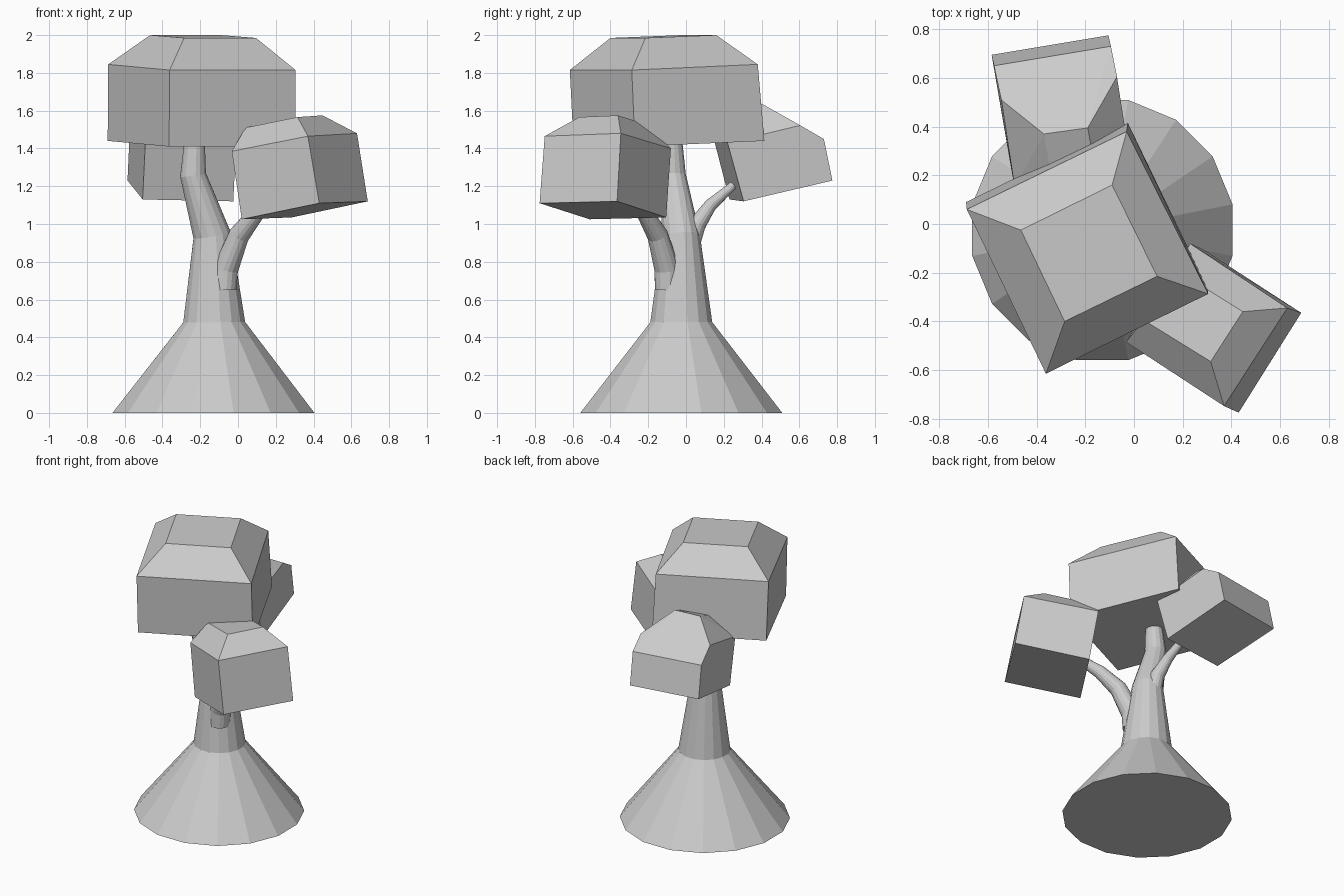
import bpy, bmesh, math
from mathutils import Vector


def finish(name, bm):
    bmesh.ops.recalc_face_normals(bm, faces=bm.faces[:])
    me = bpy.data.meshes.new(name)
    bm.to_mesh(me)
    bm.free()
    ob = bpy.data.objects.new(name, me)
    bpy.context.collection.objects.link(ob)
    return ob


def limb(name, path, sides=16):
    """Tapered faceted tube; path holds (x, y, z, radius)."""
    bm = bmesh.new()
    pts = [Vector(p[:3]) for p in path]
    rings = []
    for i, p in enumerate(pts):
        t = Vector((0, 0, 1))
        if i:
            t = (p - pts[i - 1]).normalized()
            if i + 1 < len(pts):
                t += (pts[i + 1] - p).normalized()
        q = Vector((0, 0, 1)).rotation_difference(t.normalized())
        ring = []
        for k in range(sides):
            a = 2 * math.pi * (k + 0.5) / sides
            ring.append(bm.verts.new(p + q @ (path[i][3] * Vector((math.cos(a), math.sin(a), 0)))))
        rings.append(ring)
    for a, b in zip(rings, rings[1:]):
        for k in range(sides):
            j = (k + 1) % sides
            bm.faces.new((a[k], a[j], b[j], b[k]))
    bm.faces.new(rings[0])
    bm.faces.new(rings[-1])
    return finish(name, bm)


def foliage(name, points):
    """Tilted leaf block with a chamfered top: hull of its corners."""
    bm = bmesh.new()
    for p in points:
        bm.verts.new(p)
    bmesh.ops.convex_hull(bm, input=bm.verts[:])
    bmesh.ops.dissolve_limit(bm, angle_limit=math.radians(4),
                             verts=bm.verts[:], edges=bm.edges[:])
    return finish(name, bm)


# Trunk with flared foot
limb("trunk", [(-0.13, -0.025, 0, 0.545), (-0.126, -0.025, 0.48, 0.167),
               (-0.137, -0.027, 0.94, 0.102), (-0.238, -0.07, 1.26, 0.07),
               (-0.228, -0.075, 1.48, 0.052)])

# Side branches
limb("front_branch", [(-0.075, -0.098, 0.65, 0.068), (-0.066, -0.1, 0.76, 0.068),
                      (0.005, -0.15, 0.94, 0.056), (0.1, -0.22, 1.06, 0.043),
                      (0.2, -0.3, 1.15, 0.03)])
limb("back_branch", [(-0.14, 0.01, 0.85, 0.055), (-0.145, 0.06, 1.0, 0.047),
                     (-0.17, 0.13, 1.1, 0.034), (-0.2, 0.25, 1.205, 0.022)])

# Leaf blocks: lower corners, upper corners, top face
foliage("top_foliage", [
    (-0.69, 0.09, 1.44), (-0.365, -0.595, 1.41), (0.305, -0.27, 1.41), (-0.025, 0.415, 1.44),
    (-0.687, 0.06, 1.845), (-0.362, -0.615, 1.815), (0.305, -0.287, 1.815), (-0.03, 0.38, 1.845),
    (-0.465, -0.025, 2.0), (-0.285, -0.4, 1.985), (0.095, -0.215, 1.985), (-0.09, 0.16, 2.0)])
foliage("front_foliage", [
    (0.02, -0.51, 1.025), (0.43, -0.775, 1.11), (0.687, -0.365, 1.12), (0.285, -0.105, 1.035),
    (-0.033, -0.485, 1.385), (0.37, -0.748, 1.465), (0.63, -0.345, 1.48), (0.23, -0.08, 1.4),
    (0.04, -0.395, 1.51), (0.315, -0.565, 1.566), (0.447, -0.36, 1.575), (0.175, -0.19, 1.52)])
foliage("back_foliage", [
    (-0.505, 0.23, 1.13), (-0.025, 0.305, 1.12), (-0.105, 0.775, 1.23), (-0.585, 0.695, 1.23),
    (-0.49, 0.15, 1.44), (-0.01, 0.22, 1.43), (-0.095, 0.73, 1.45), (-0.575, 0.65, 1.45),
    (-0.545, 0.51, 1.53), (-0.07, 0.605, 1.522),
    (-0.37, 0.37, 1.635), (-0.19, 0.395, 1.64), (-0.34, 0.2, 1.57), (-0.16, 0.23, 1.57)])
